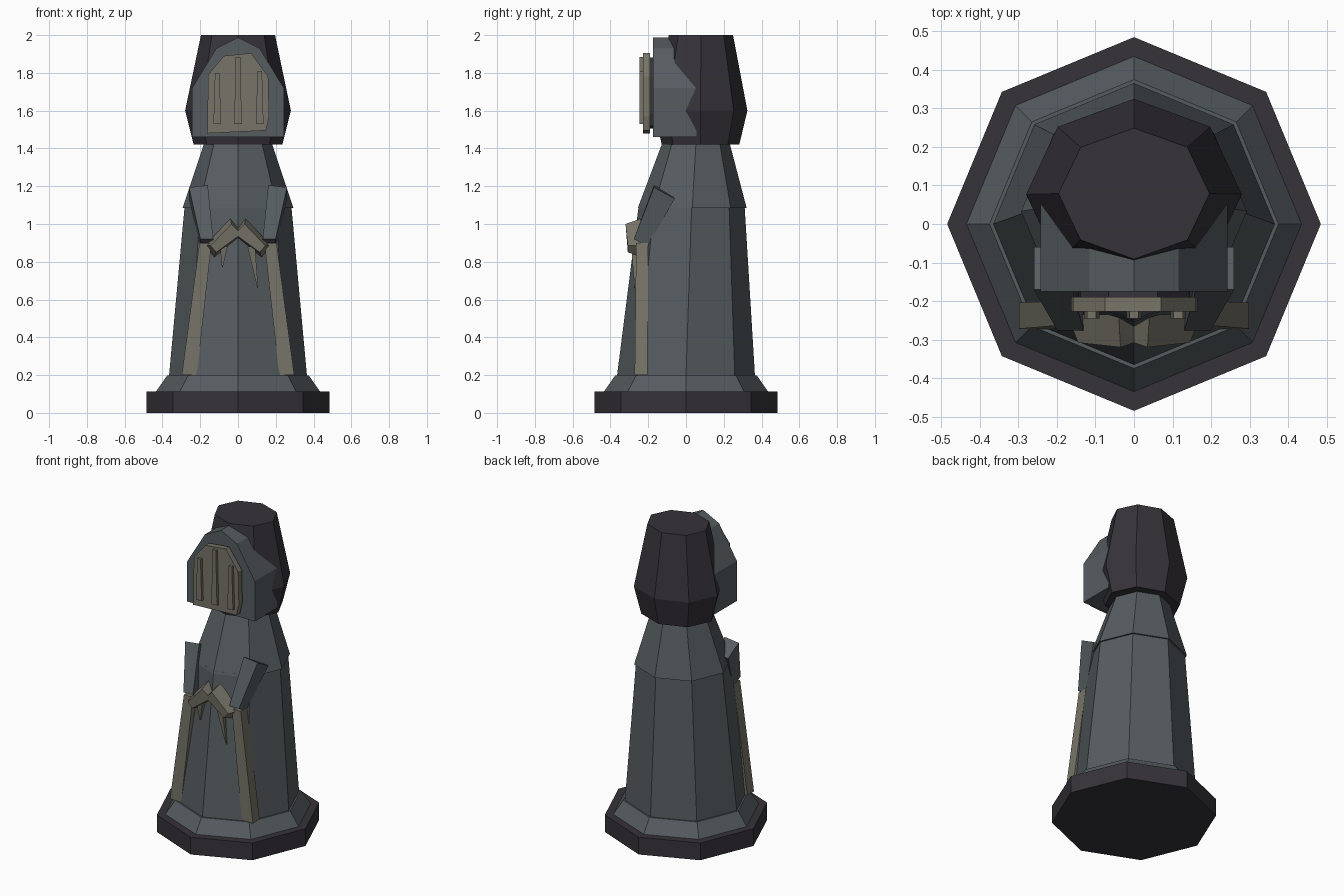
import bpy, bmesh, math
from mathutils import Vector

if "Cube" in bpy.data.objects:
    bpy.data.objects.remove(bpy.data.objects["Cube"])


def material(name, rgb):
    m = bpy.data.materials.new(name)
    m.diffuse_color = (*rgb, 1)
    m.use_nodes = True
    m.node_tree.nodes["Principled BSDF"].inputs["Base Color"].default_value = m.diffuse_color
    return m


STONE = material("slate grey", (0.092, 0.108, 0.118))
DARK = material("dark plum grey", (0.037, 0.033, 0.042))
TRIM = material("dusty tan", (0.185, 0.175, 0.138))


def loft(name, rings, mat):
    """Closed solid through rings with equal point counts."""
    bm = bmesh.new()
    loops = [[bm.verts.new(p) for p in ring] for ring in rings]
    n = len(loops[0])
    for a, b in zip(loops, loops[1:]):
        for i in range(n):
            j = (i + 1) % n
            bm.faces.new((a[i], a[j], b[j], b[i]))
    bm.faces.new(loops[0][::-1])
    bm.faces.new(loops[-1])
    bmesh.ops.recalc_face_normals(bm, faces=bm.faces)
    me = bpy.data.meshes.new(name)
    bm.to_mesh(me)
    bm.free()
    me.materials.append(mat)
    ob = bpy.data.objects.new(name, me)
    bpy.context.collection.objects.link(ob)
    return ob


def octagon(z, rx, ry=None, cy=0.0):
    ry = ry or rx
    return [(rx * math.cos(k * math.pi / 4), cy + ry * math.sin(k * math.pi / 4), z)
            for k in range(8)]


def prism(name, profile, y0, y1, mat):
    """Front profile (x, z) extruded along y."""
    return loft(name, [[(x, y, z) for x, z in profile] for y in (y0, y1)], mat)


def box_ring(c, across, along):
    c, u, v = Vector(c), Vector(across), Vector(along)
    return [c - u - v, c + u - v, c + u + v, c - u + v]


# Stepped octagonal base
loft("base", [octagon(0, 0.485), octagon(0.112, 0.485)], DARK)
loft("plinth", [octagon(0.112, 0.435), octagon(0.198, 0.375)], STONE)

# Robe and the cape over the shoulders
loft("robe", [octagon(0.198, 0.365), octagon(1.1, 0.282, 0.28, 0.03)], STONE)
loft("shoulder_cape", [octagon(1.085, 0.293, 0.288, 0.033),
                       octagon(1.47, 0.165, 0.165, 0.055)], STONE)

# Hood behind the head
loft("hood", [octagon(1.42, 0.235, 0.205, 0.077), octagon(1.6, 0.28, 0.248, 0.077),
              octagon(2.0, 0.196, 0.17, 0.079)], DARK)

# Arched helmet, face plate and its bars
half = [(0.243, 1.46), (0.243, 1.72), (0.115, 1.93)]
arch = half + [(0, 1.987)] + [(-x, z) for x, z in reversed(half)]
prism("helmet", arch, -0.175, 0.055, STONE)
face = [(-0.163, 1.48), (0.148, 1.495), (0.165, 1.57), (0.16, 1.78), (0.07, 1.905),
        (-0.075, 1.89), (-0.158, 1.79)]
prism("face_backing", [(x * 0.88, 1.7 + (z - 1.7) * 0.88) for x, z in face],
      -0.195, -0.17, DARK)
prism("face_plate", face, -0.227, -0.19, TRIM)
for label, x, top in (("left", -0.11, 1.8), ("middle", 0, 1.885), ("right", 0.115, 1.81)):
    prism("face_bar_" + label, [(x - 0.02, 1.53), (x + 0.02, 1.53),
                                (x + 0.012, top), (x - 0.012, top)], -0.245, -0.22, TRIM)

for side, s in (("left", -1), ("right", 1)):
    # Trim strip down the front edge of the robe
    loft("robe_trim_" + side,
         [box_ring((s * 0.258, -0.238, 0.2), (0.04, 0, 0), (0, 0.034, 0)),
          box_ring((s * 0.172, -0.232, 0.9), (0.032, 0, 0), (0, 0.032, 0))], TRIM)
    # Tapered sleeve
    loft("sleeve_" + side,
         [box_ring((s * 0.21, -0.115, 1.17), (0.05, 0, 0.006 * -s), (0, 0.055, -0.03)),
          box_ring((s * 0.165, -0.24, 0.9), (0.034, 0, 0), (0, 0.036, -0.02))], STONE)
    # Folded hand, narrower towards the front
    hand = [(0.175, 0.885), (0.04, 1.03), (0, 0.985), (0, 0.92), (0.125, 0.825)]
    front = [(0.145, 0.885), (0.035, 1.0), (0, 0.965), (0, 0.935), (0.115, 0.85)]
    loft("hand_" + side, [[(s * x, -0.235, z) for x, z in hand],
                          [(s * x, -0.29 - (0.03 if 0 < x < 0.1 else 0.018), z)
                           for x, z in front]], TRIM)

# Hanging pointed tassels below the hands
for label, top, tip in (("long", (0.07, 0.88), (0.105, 0.66)),
                        ("short", (-0.075, 0.88), (-0.083, 0.77))):
    loft("tassel_" + label,
         [box_ring((top[0], -0.275, top[1]), (0.02, 0, 0), (0, 0.015, 0)),
          box_ring((tip[0], -0.268, tip[1]), (0.002, 0, 0), (0, 0.004, 0))], TRIM)
